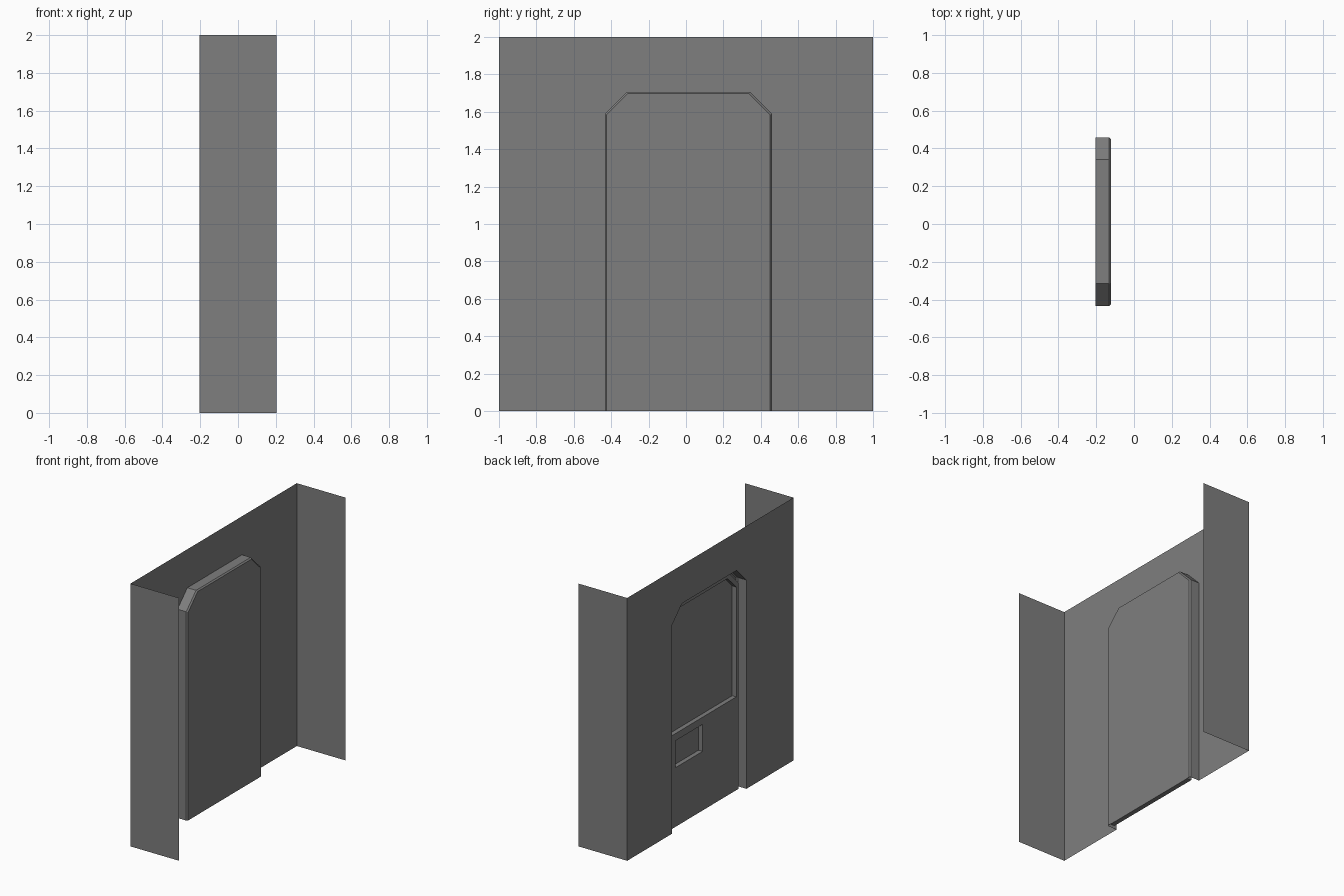
import bpy
import bmesh

cube = bpy.data.objects.get("Cube")
if cube:
    bpy.data.objects.remove(cube, do_unlink=True)

grey = bpy.data.materials.new("plain grey")
grey.use_nodes = True
COLOUR = (0.21, 0.21, 0.21, 1)
grey.diffuse_color = COLOUR
grey.node_tree.nodes["Principled BSDF"].inputs["Base Color"].default_value = COLOUR

WALL_X, WING_X = -0.205, 0.205      # wall plane and free edge of the side wings
DOOR_X = -0.122                     # outer skin of the door housing
LEAF_X, POCKET_X = -0.16, -0.126    # leaf face and floor of its pockets
HEIGHT = 2.0


def arch(y0, y1, z0, z1, cut):
    """Outline in y, z with clipped top corners, starting and ending at the bottom."""
    return [(y0, z0), (y0, z1 - cut), (y0 + cut, z1),
            (y1 - cut, z1), (y1, z1 - cut), (y1, z0)]


def loop(bm, outline, x):
    return [bm.verts.new((x, y, z)) for y, z in outline]


def bridge(bm, a, b, closed=True):
    for i in range(len(a) if closed else len(a) - 1):
        j = (i + 1) % len(a)
        bm.faces.new((a[i], a[j], b[j], b[i]))


def finish(bm, name):
    mesh = bpy.data.meshes.new(name)
    bmesh.ops.recalc_face_normals(bm, faces=bm.faces)
    bm.to_mesh(mesh)
    bm.free()
    mesh.materials.append(grey)
    obj = bpy.data.objects.new(name, mesh)
    bpy.context.collection.objects.link(obj)
    return obj


opening = arch(-0.434, 0.459, 0, 1.707, 0.118)

# Wall sheet with a door opening cut up from its bottom edge
bm = bmesh.new()
outer = [(1, 0), (1, HEIGHT), (-1, HEIGHT), (-1, 0)]
bm.faces.new(loop(bm, opening + outer, WALL_X))
finish(bm, "wall_panel")

# Side wings folded forward from the wall
for side, name in ((1, "left_wing"), (-1, "right_wing")):
    bm = bmesh.new()
    edge = [(side, 0), (side, HEIGHT)]
    bridge(bm, loop(bm, edge, WALL_X), loop(bm, edge, WING_X), closed=False)
    finish(bm, name)

# Hollow door housing with a softened outer rim, open underneath
bm = bmesh.new()
rim = arch(-0.425, 0.45, 0, 1.698, 0.114)
back, shoulder, skin = (loop(bm, opening, WALL_X), loop(bm, opening, DOOR_X - 0.01),
                        loop(bm, rim, DOOR_X))
bridge(bm, back, shoulder, closed=False)
bridge(bm, shoulder, skin, closed=False)
bm.faces.new(skin)
finish(bm, "door_housing")

# Door leaf set inside the housing, with a tall window pocket and a small hatch pocket
bm = bmesh.new()
leaf = arch(-0.404, 0.43, 0, 1.677, 0.11)
window = arch(-0.376, 0.402, 0.71, 1.65, 0.105)
hatch = arch(0.03, 0.357, 0.45, 0.655, 0.0)
hatch = [hatch[0], hatch[1], hatch[4], hatch[5]]
face_edges = []
for outline, depth in ((leaf, DOOR_X - 0.002), (window, POCKET_X), (hatch, POCKET_X)):
    near, far = loop(bm, outline, LEAF_X), loop(bm, outline, depth)
    bridge(bm, near, far)
    bm.faces.new(far)
    face_edges += [bm.edges.get((near[i - 1], near[i])) for i in range(len(near))]
bmesh.ops.triangle_fill(bm, edges=face_edges, use_beauty=True, use_dissolve=False)
finish(bm, "door_leaf")
